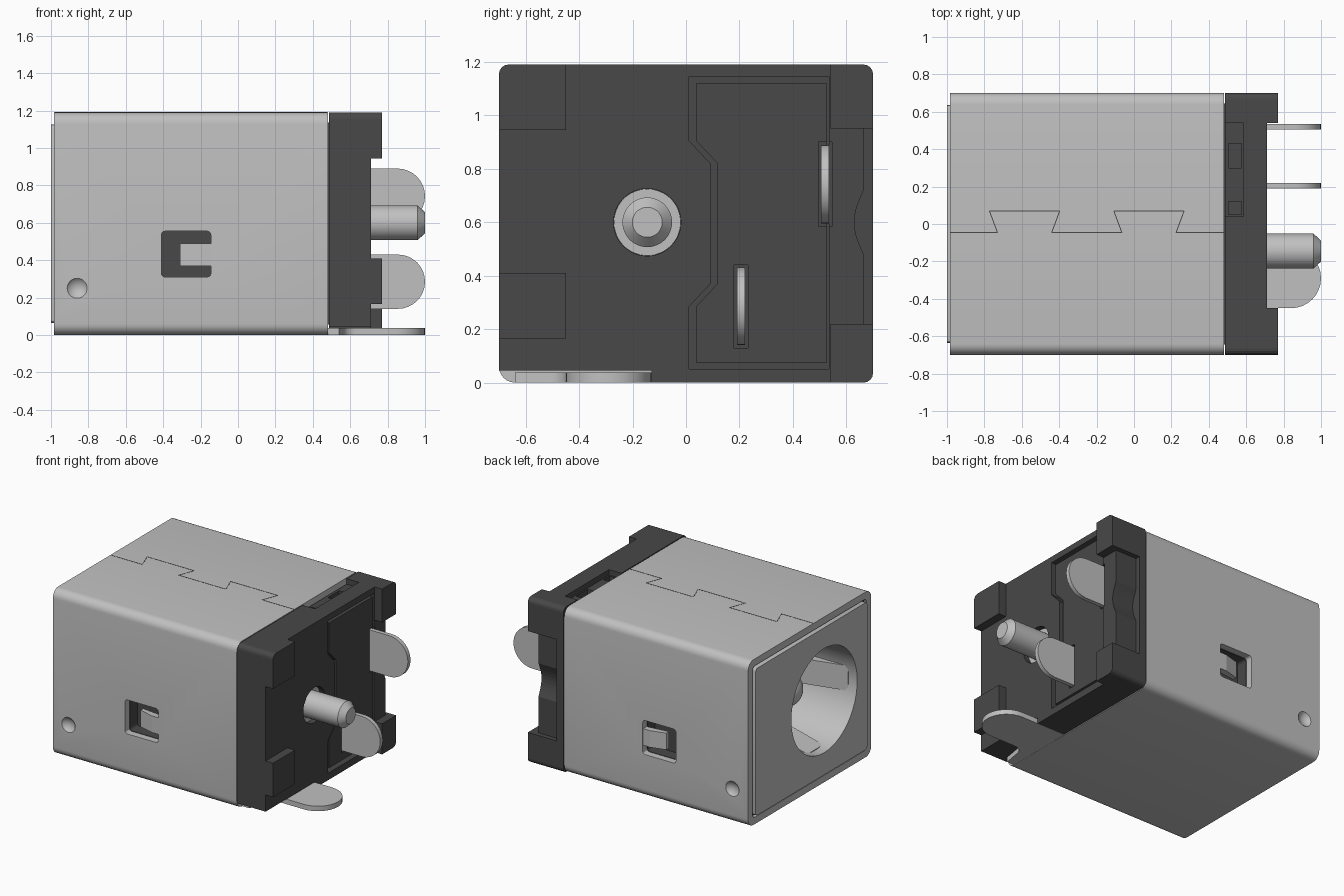
import bpy, bmesh, math
from mathutils import Matrix, Vector

if "Cube" in bpy.data.objects:
    bpy.data.objects.remove(bpy.data.objects["Cube"])


def material(name, value):
    m = bpy.data.materials.new(name)
    m.use_nodes = True
    colour = (value, value, value, 1)
    m.diffuse_color = colour
    bsdf = next(n for n in m.node_tree.nodes if n.type == "BSDF_PRINCIPLED")
    bsdf.inputs["Base Color"].default_value = colour
    return m


METAL = material("light grey metal", 0.53)
PLASTIC = material("dark grey plastic", 0.065)
PIN_Y, PIN_Z = -0.145, 0.6


def finish(bm, name, mat):
    bmesh.ops.recalc_face_normals(bm, faces=bm.faces)
    mesh = bpy.data.meshes.new(name)
    bm.to_mesh(mesh)
    bm.free()
    ob = bpy.data.objects.new(name, mesh)
    bpy.context.collection.objects.link(ob)
    if mat:
        mesh.materials.append(mat)
    return ob


def prism(name, pts, axis, a, b, mat=None):
    """Extrude a 2D outline along one axis from a to b."""
    place = {"x": lambda p, t: (t, p[0], p[1]),
             "y": lambda p, t: (p[0], t, p[1]),
             "z": lambda p, t: (p[0], p[1], t)}[axis]
    bm = bmesh.new()
    lo = [bm.verts.new(place(p, a)) for p in pts]
    hi = [bm.verts.new(place(p, b)) for p in pts]
    bm.faces.new(lo)
    bm.faces.new(hi)
    n = len(pts)
    for i in range(n):
        j = (i + 1) % n
        bm.faces.new((lo[i], lo[j], hi[j], hi[i]))
    return finish(bm, name, mat)


def rounded(u0, v0, u1, v1, r, seg=6):
    """Rounded rectangle outline."""
    pts = []
    corners = [(u1 - r, v1 - r), (u0 + r, v1 - r), (u0 + r, v0 + r), (u1 - r, v0 + r)]
    for k, (u, v) in enumerate(corners):
        for i in range(seg + 1):
            t = math.pi / 2 * (k + i / seg)
            pts.append((u + r * math.cos(t), v + r * math.sin(t)))
    return pts


def box(name, lo, hi, mat=None):
    rect = [(lo[1], lo[2]), (hi[1], lo[2]), (hi[1], hi[2]), (lo[1], hi[2])]
    return prism(name, rect, "x", lo[0], hi[0], mat)


def circle(u, v, r, n=48):
    return [(u + r * math.cos(2 * math.pi * i / n), v + r * math.sin(2 * math.pi * i / n))
            for i in range(n)]


def lathe(name, profile, mat, n=48):
    """Revolve (x, radius) points about the pin axis."""
    bm = bmesh.new()
    verts = [bm.verts.new((x, PIN_Y + r, PIN_Z)) for x, r in profile]
    edges = [bm.edges.new(e) for e in zip(verts, verts[1:])]
    bmesh.ops.spin(bm, geom=verts + edges, cent=(0, PIN_Y, PIN_Z), axis=(1, 0, 0),
                   angle=2 * math.pi, steps=n)
    bmesh.ops.remove_doubles(bm, verts=bm.verts, dist=0.0001)
    return finish(bm, name, mat)


def activate(ob):
    bpy.ops.object.select_all(action="DESELECT")
    ob.select_set(True)
    bpy.context.view_layer.objects.active = ob


def combine(ob, other, operation="DIFFERENCE"):
    mod = ob.modifiers.new("shape", "BOOLEAN")
    mod.operation, mod.solver, mod.object = operation, "EXACT", other
    activate(ob)
    bpy.ops.object.modifier_apply(modifier=mod.name)
    bpy.data.objects.remove(other)


def smooth(ob):
    activate(ob)
    bpy.ops.object.shade_smooth_by_angle(angle=math.radians(30))


# Wrapped sheet-metal shell
shell = prism("shell", rounded(-0.7, 0, 0.7, 1.19, 0.06), "x", -0.985, 0.48, METAL)
combine(shell, prism("hollow", rounded(-0.65, 0.05, 0.65, 1.14, 0.03), "x", -1.1, 0.6))

# Plastic core inside the shell
core = box("core", (-0.965, -0.645, 0.055), (0.5, 0.645, 1.135), PLASTIC)
combine(core, prism("core_bore", circle(PIN_Y, PIN_Z, 0.395), "x", -1.1, 0.3))

# Side windows with bent latch tabs, and round dimples
for side, label in ((1, "back"), (-1, "front")):
    y0, y1 = sorted((side * 0.56, side * 0.8))
    window = rounded(-0.41, 0.31, -0.145, 0.555, 0.02, 3)
    combine(shell, prism("window", window, "y", y0, y1))
    combine(core, prism("pocket", window, "y", y0, y1))
    tab = [(-0.14, 0.695), (-0.2, 0.695), (-0.31, 0.665), (-0.31, 0.635), (-0.14, 0.655)]
    prism(label + "_latch_tab", [(x, side * y) for x, y in tab], "z", 0.37, 0.49, METAL)
    bm = bmesh.new()
    bmesh.ops.create_uvsphere(bm, u_segments=32, v_segments=24, radius=0.07,
                              matrix=Matrix.Translation((-0.86, side * 0.745, 0.25)))
    combine(shell, finish(bm, "dimple", None))
smooth(shell)

# Socket face and barrel
face = prism("socket_face", rounded(-0.635, 0.065, 0.635, 1.125, 0.02, 3), "x", -1, -0.96, METAL)
combine(face, prism("mouth", circle(PIN_Y, PIN_Z, 0.375), "x", -1.1, -0.9))
smooth(face)
smooth(lathe("barrel", [(-0.98, 0.376), (0.28, 0.376), (0.28, 0.39), (-0.98, 0.39),
                        (-0.98, 0.376)], METAL))

# Contact springs around the barrel
spin_axis = Vector((0, PIN_Y, PIN_Z))
for k in range(4):
    spring = prism("contact_spring", [(-0.93, 0.37), (-0.45, 0.25), (-0.2, 0.36),
                                      (-0.2, 0.375), (-0.93, 0.375)], "z", -0.09, 0.09, METAL)
    spring.data.transform(Matrix.Translation(spin_axis) @ Matrix.Rotation(k * math.pi / 2, 4, "X"))

# Centre pin with domed tip and chamfered rear end
dome = [(-0.68 - 0.125 * math.cos(t), 0.125 * math.sin(t))
        for t in (math.pi / 2 * i / 8 for i in range(9))]
smooth(lathe("centre_pin", dome + [(0.67, 0.125), (0.67, 0.093), (0.96, 0.093),
                                   (1, 0.056), (1, 0)], METAL))

# Rear housing block with corner feet
block = prism("rear_block", rounded(-0.7, 0, 0.7, 1.19, 0.035, 4), "x", 0.487, 0.77, PLASTIC)
feet_gaps = [((-0.45, -0.1), (0.54, 1.3)),
             ((-0.8, 0.41), (-0.4, 0.945)),
             ((-0.8, -0.1), (-0.4, 0.165)),
             ((0.5, 0.22), (0.8, 0.95))]
for lo, hi in feet_gaps:
    combine(block, box("gap", (0.71, *lo), (0.9, *hi)))
# Side relief with a shallow curved scoop
scoop = [(0.665 - 0.035 * math.sin(math.pi * i / 10), 0.48 + 0.024 * i) for i in range(11)]
combine(block, prism("side_relief", [(0.8, 0.22), (0.665, 0.22)] + scoop +
                     [(0.665, 0.95), (0.8, 0.95)], "x", 0.54, 0.9))
combine(block, box("ground_tab_relief", (0.4, -0.8, -0.1), (0.9, -0.13, 0.045)))
combine(block, box("top_recess", (0.4, 0.04, 1.15), (0.585, 0.54, 1.3)))
for y0, y1 in ((0.05, 0.12), (0.3, 0.43)):
    combine(block, box("top_slot", (0.505, y0, 1.08), (0.575, y1, 1.3)))
combine(block, prism("pin_hole", circle(PIN_Y, PIN_Z, 0.126), "x", 0.4, 0.9))


# Stepped cover panel sitting in a groove
def panel_outline(left, right, bottom, top):
    return [(left, bottom), (right, bottom), (right, top), (left, top),
            (left, 0.905), (left + 0.08, 0.82), (left + 0.08, 0.37), (left, 0.285)]


combine(block, prism("panel_groove", panel_outline(0.012, 0.535, 0.05, 1.145), "x", 0.64, 0.9))
panel = prism("cover_panel", panel_outline(0.038, 0.528, 0.075, 1.12), "x", 0.6, 0.7, PLASTIC)

# Flat solder terminals with round ends
for name, y, z0, z1 in (("upper_terminal", 0.52, 0.595, 0.89), ("lower_terminal", 0.205, 0.14, 0.43)):
    for part in (block, panel):
        combine(part, box("slot", (0.65, y - 0.025, z0 - 0.01), (0.9, y + 0.027, z1 + 0.01)))
    r, mid = (z1 - z0) / 2, (z0 + z1) / 2
    arc = [(1 - r + r * math.cos(t), mid + r * math.sin(t))
           for t in (math.pi * (i / 16 - 0.5) for i in range(17))]
    smooth(prism(name, [(0.5, z0)] + arc + [(0.5, z1)], "y", y - 0.015, y + 0.015, METAL))

# Ground tab continuing the shell floor
arc = [(0.84 + 0.16 * math.cos(t), -0.29 + 0.16 * math.sin(t))
       for t in (math.pi * (i / 16 - 0.5) for i in range(17))]
fillet = [(0.63 - 0.07 * math.sin(t), -0.52 + 0.07 * math.cos(t))
          for t in (math.pi / 2 * i / 5 for i in range(5, -1, -1))]
smooth(prism("ground_tab", [(0.46, -0.64), (0.54, -0.64)] + fillet + arc + [(0.46, -0.13)],
             "z", 0.001, 0.037, METAL))

# Dovetail seam along the top of the shell
seam = [(-0.98, -0.045)]
for x in (-0.585, 0.08):
    seam += [(x - 0.145, -0.045), (x - 0.188, 0.07), (x + 0.188, 0.07), (x + 0.145, -0.045)]
seam.append((0.478, -0.045))
for p, q in zip(seam, seam[1:]):
    a, b = Vector(p), Vector(q)
    side = (b - a).normalized().orthogonal() * 0.0025
    prism("top_seam", [a + side, b + side, b - side, a - side], "z", 1.185, 1.191, PLASTIC)
